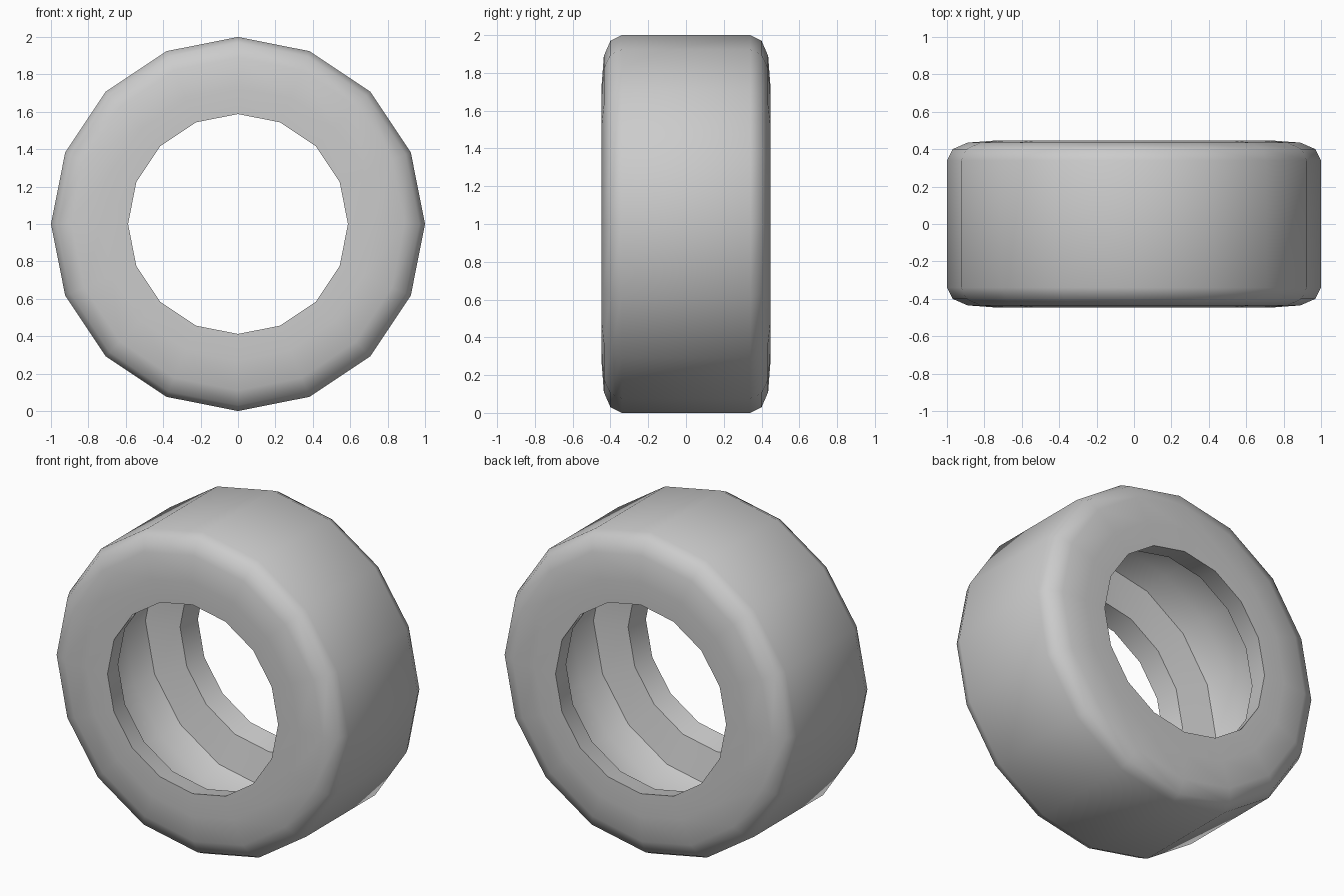
import bpy, bmesh, math

if "Cube" in bpy.data.objects:
    bpy.data.objects.remove(bpy.data.objects["Cube"])

SIDES = 16
# Half cross-section (radius, y): middle of the tread, over the shoulder, down the
# sidewall, across the bead lip and back up into the hollow inside
half = [(1.0, 0.34), (0.97, 0.40), (0.89, 0.435), (0.73, 0.447),
        (0.588, 0.445), (0.613, 0.305), (0.82, 0.26), (0.87, 0.12)]
profile = half + [(r, -y) for r, y in reversed(half)]

# Revolve the closed cross-section about the y axis
bm = bmesh.new()
rings = []
for i in range(SIDES):
    a = 2 * math.pi * i / SIDES
    rings.append([bm.verts.new((r * math.cos(a), y, 1 + r * math.sin(a)))
                  for r, y in profile])
n = len(profile)
for i in range(SIDES):
    p, q = rings[i], rings[(i + 1) % SIDES]
    for j in range(n):
        k = (j + 1) % n
        bm.faces.new((p[j], q[j], q[k], p[k]))
bmesh.ops.recalc_face_normals(bm, faces=bm.faces[:])

mesh = bpy.data.meshes.new("tyre")
bm.to_mesh(mesh)
bm.free()
tyre = bpy.data.objects.new("tyre", mesh)
bpy.context.collection.objects.link(tyre)

# Smooth tread and shoulders, sharp lip and inner edges
bpy.context.view_layer.objects.active = tyre
tyre.select_set(True)
bpy.ops.object.shade_smooth_by_angle(angle=math.radians(40))
